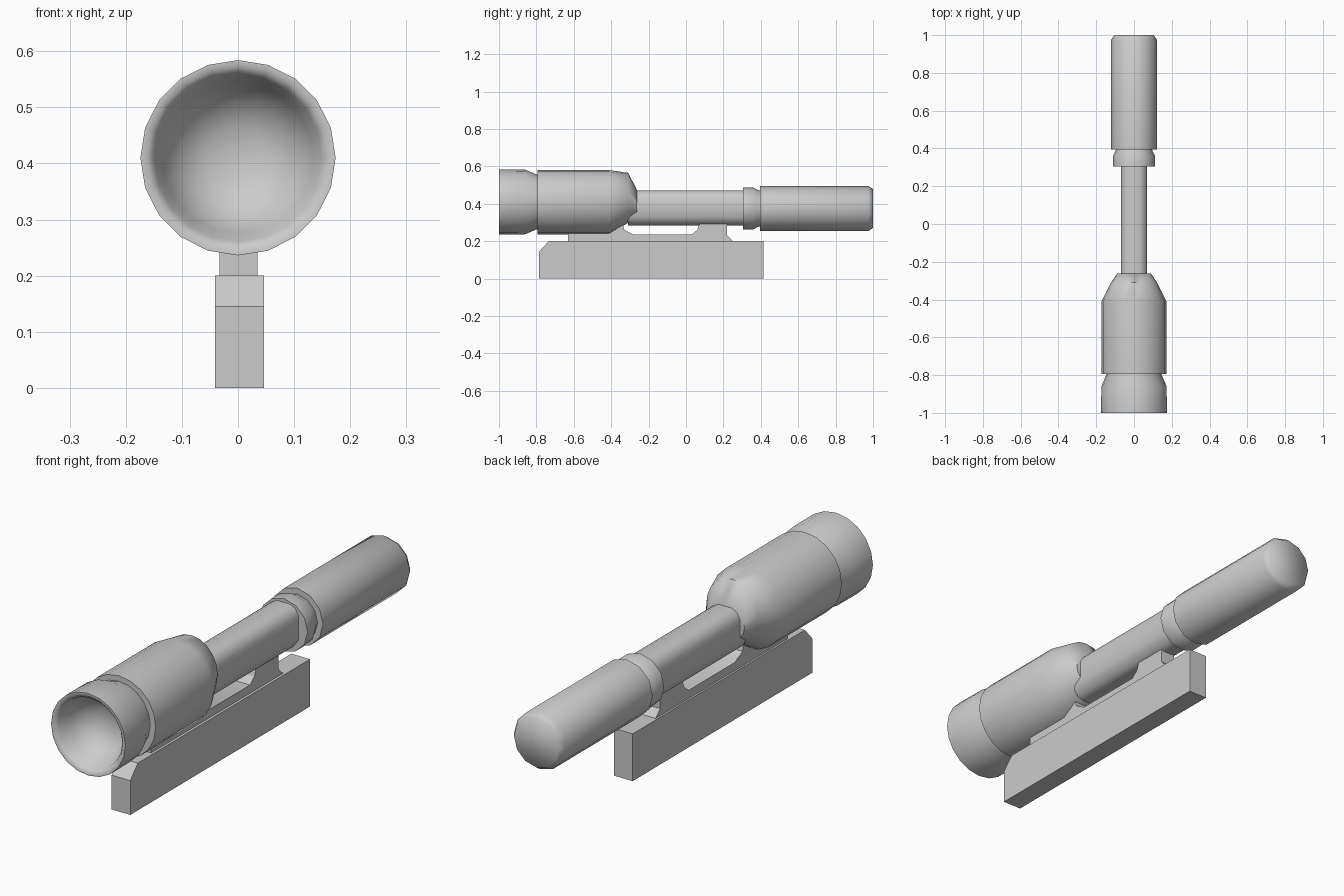
import bpy, bmesh, math

if "Cube" in bpy.data.objects:
    bpy.data.objects.remove(bpy.data.objects["Cube"])


def finish(name, bm, angle):
    bmesh.ops.recalc_face_normals(bm, faces=bm.faces)
    me = bpy.data.meshes.new(name)
    bm.to_mesh(me)
    bm.free()
    ob = bpy.data.objects.new(name, me)
    bpy.context.collection.objects.link(ob)
    bpy.ops.object.select_all(action='DESELECT')
    ob.select_set(True)
    bpy.context.view_layer.objects.active = ob
    bpy.ops.object.shade_smooth_by_angle(angle=math.radians(angle))
    return ob


def lathe(name, rings, sides, angle=50):
    """Rings along y: (y, half width, bottom z, top z), capped at both ends."""
    bm = bmesh.new()
    loops = []
    for y, rx, z0, z1 in rings:
        loop = []
        for i in range(sides):
            a = 2 * math.pi * i / sides
            loop.append(bm.verts.new((rx * math.sin(a), y,
                                      (z0 + z1) / 2 + (z1 - z0) / 2 * math.cos(a))))
        loops.append(loop)
    for a, b in zip(loops, loops[1:]):
        for i in range(sides):
            j = (i + 1) % sides
            bm.faces.new((a[i], a[j], b[j], b[i]))
    bm.faces.new(loops[0])
    bm.faces.new(loops[-1])
    return finish(name, bm, angle)


def circle(y, r, c):
    return (y, r, c - r, c + r)


def extrude(name, outline, axis, lo, hi, angle=30):
    """Extrude a 2D outline along x (outline is y,z) or y (outline is x,z)."""
    bm = bmesh.new()
    put = (lambda p, t: (t, p[0], p[1])) if axis == 'x' else (lambda p, t: (p[0], t, p[1]))
    a = [bm.verts.new(put(p, lo)) for p in outline]
    b = [bm.verts.new(put(p, hi)) for p in outline]
    n = len(outline)
    for i in range(n):
        j = (i + 1) % n
        bm.faces.new((a[i], a[j], b[j], b[i]))
    bm.faces.new(a)
    bm.faces.new(b)
    return finish(name, bm, angle)


# Front cup with a hollow bowl
lathe("front_cup", [circle(y, r, 0.41) for y, r in (
    (-0.78, 0.145), (-0.80, 0.147), (-0.86, 0.173), (-1.0, 0.174),
    (-1.0, 0.162), (-0.985, 0.149), (-0.93, 0.135), (-0.88, 0.10),
    (-0.855, 0.055), (-0.85, 0.01))], 20)

# Large front barrel tapering towards the tube
lathe("front_barrel", [
    circle(-0.795, 0.172, 0.408), circle(-0.41, 0.172, 0.408),
    (-0.31, 0.122, 0.298, 0.566), (-0.262, 0.09, 0.33, 0.475)], 20)

# Slim middle tube with rounded corners
tube = [(0.07, 0.33), (0.07, 0.43), (0.055, 0.458), (0.03, 0.47),
        (-0.03, 0.47), (-0.055, 0.458), (-0.07, 0.43), (-0.07, 0.33),
        (-0.045, 0.295), (-0.02, 0.285), (0.02, 0.285), (0.045, 0.295)]
extrude("middle_tube", tube, 'y', -0.31, 0.32, 50)

# Collar and rear grip
lathe("rear_collar", [circle(y, r, 0.375) for y, r in (
    (0.305, 0.112), (0.36, 0.112), (0.385, 0.098), (0.40, 0.095))], 12)
lathe("rear_barrel", [circle(y, r, 0.375) for y, r in (
    (0.395, 0.121), (0.975, 0.121), (1.0, 0.104))], 12, 58)

# Mount bridge with two posts
extrude("mount_bridge", [
    (-0.63, 0.19), (-0.63, 0.27), (-0.36, 0.32), (-0.34, 0.30), (-0.33, 0.262),
    (-0.28, 0.235), (0.03, 0.235), (0.06, 0.26), (0.07, 0.29), (0.19, 0.305),
    (0.22, 0.30), (0.22, 0.23), (0.25, 0.20), (0.25, 0.19)], 'x', -0.033, 0.035)

# Base rail with a chamfered front
extrude("base_rail", [
    (-0.785, 0.0), (0.415, 0.0), (0.415, 0.2), (-0.735, 0.2), (-0.785, 0.145)],
    'x', -0.041, 0.046)
